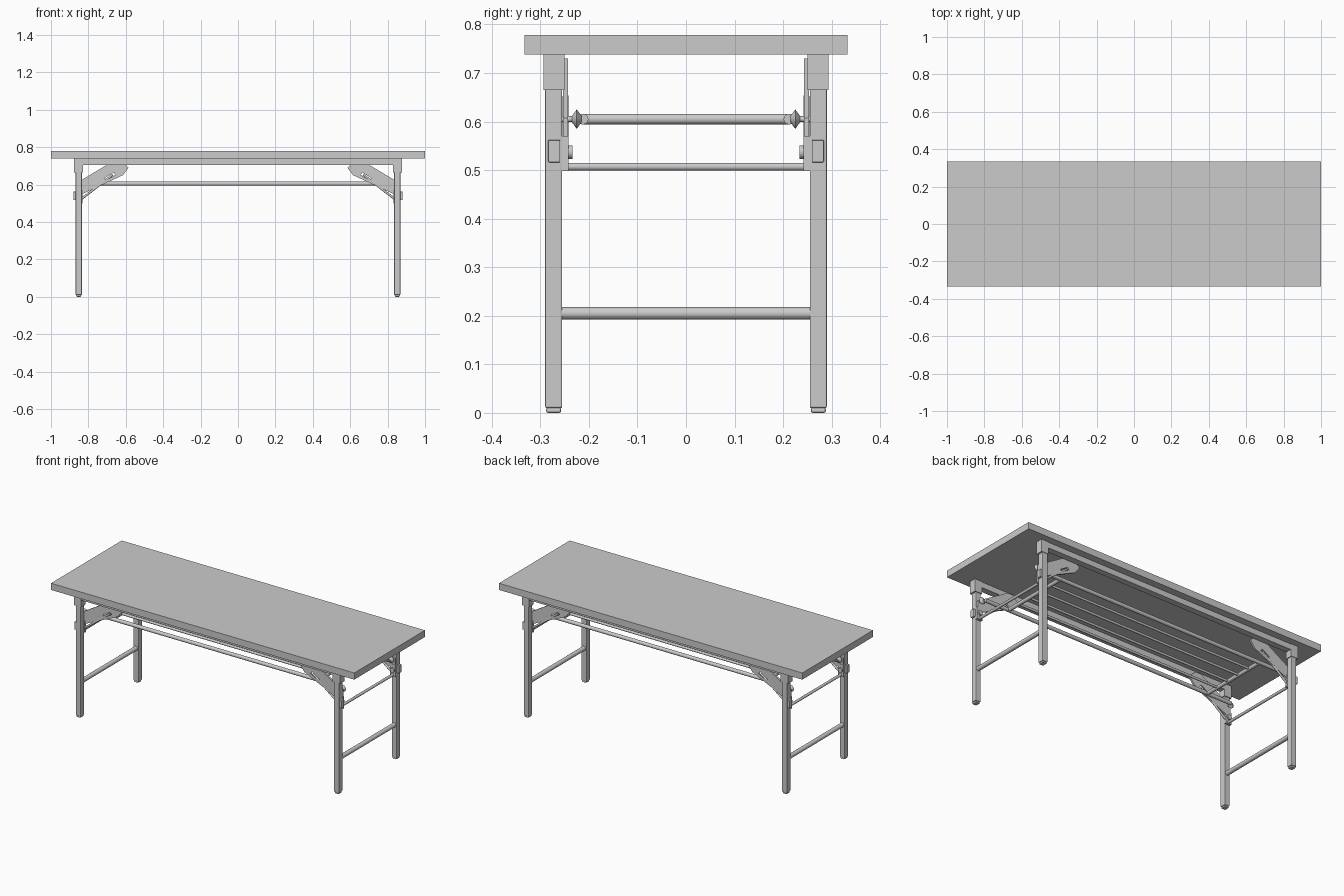
import bpy
import bmesh
from mathutils import Vector

cube = bpy.data.objects.get("Cube")
if cube:
    bpy.data.objects.remove(cube)

GREY = (0.6, 0.6, 0.6, 1)
mat = bpy.data.materials.new("painted grey")
mat.use_nodes = True
mat.diffuse_color = GREY
mat.node_tree.nodes["Principled BSDF"].inputs["Base Color"].default_value = GREY


def box(name, x, y, z, bevel=0):
    """Box from (min, max) ranges."""
    bpy.ops.mesh.primitive_cube_add(size=1)
    ob = bpy.context.object
    ob.name = name
    for v in ob.data.vertices:
        v.co = [r[0] + (c + 0.5) * (r[1] - r[0]) for c, r in zip(v.co, (x, y, z))]
    ob.data.materials.append(mat)
    if bevel:
        mod = ob.modifiers.new("soft edges", 'BEVEL')
        mod.width, mod.segments = bevel, 2
    return ob


def rod(name, a, b, r, r2=None, sides=16):
    """Round bar, or cone when r2 is given, from a to b."""
    a, b = Vector(a), Vector(b)
    bpy.ops.mesh.primitive_cone_add(
        vertices=sides, radius1=r, radius2=r if r2 is None else r2,
        depth=(b - a).length, location=(a + b) / 2,
        rotation=(b - a).to_track_quat('Z', 'Y').to_euler())
    ob = bpy.context.object
    ob.name = name
    ob.data.materials.append(mat)
    bpy.ops.object.shade_smooth_by_angle()
    return ob


def plate(name, outline, y0, y1):
    """Extrude an x-z outline along y."""
    bm = bmesh.new()
    face = bm.faces.new([bm.verts.new((x, y0, z)) for x, z in outline])
    new = bmesh.ops.extrude_face_region(bm, geom=[face])["geom"]
    bmesh.ops.translate(bm, vec=(0, y1 - y0, 0),
                        verts=[g for g in new if isinstance(g, bmesh.types.BMVert)])
    bmesh.ops.recalc_face_normals(bm, faces=bm.faces)
    mesh = bpy.data.meshes.new(name)
    bm.to_mesh(mesh)
    bm.free()
    ob = bpy.data.objects.new(name, mesh)
    bpy.context.collection.objects.link(ob)
    mesh.materials.append(mat)
    return ob


def span(s, a, b):
    """Range a..b on side s."""
    return tuple(sorted((s * a, s * b)))


# Top and the rails under its long edges
box("table_top", (-1, 1), (-0.333, 0.333), (0.738, 0.778))
for sy, depth in ((-1, "front"), (1, "back")):
    box(depth + "_rail", (-0.87, 0.87), span(sy, 0.253, 0.29), (0.705, 0.738))
    rod(depth + "_shelf_rail", (-0.84, sy * 0.212, 0.605), (0.84, sy * 0.212, 0.605), 0.011)

# Legs with sockets, feet, locks and folding braces
for sy, depth in ((-1, "front"), (1, "back")):
    for sx, side in ((-1, "right"), (1, "left")):
        tag = f"{depth}_{side}_"
        box(tag + "leg", span(sx, 0.835, 0.868), span(sy, 0.255, 0.29), (0.01, 0.738), 0.003)
        box(tag + "foot", span(sx, 0.838, 0.865), span(sy, 0.257, 0.288), (0, 0.011), 0.004)
        box(tag + "socket", span(sx, 0.83, 0.878), span(sy, 0.25, 0.293), (0.665, 0.738))
        box(tag + "lock_button", span(sx, 0.866, 0.88), span(sy, 0.259, 0.284), (0.516, 0.562), 0.002)
        box(tag + "lock_plate", span(sx, 0.832, 0.87), span(sy, 0.242, 0.256), (0.498, 0.57))
        rod(tag + "lock_knob", (sx * 0.852, sy * 0.234, 0.537), (sx * 0.852, sy * 0.244, 0.537), 0.014)

        # Sloping arm with a slot that guides the stay
        arm = [(0.585, 0.69), (0.625, 0.73), (0.66, 0.73), (0.865, 0.607),
               (0.865, 0.545), (0.832, 0.55), (0.615, 0.65)]
        arm_ob = plate(tag + "brace_arm", [(sx * x, z) for x, z in arm], sy * 0.243, sy * 0.253)
        slot = [(0.655, 0.652), (0.665, 0.664), (0.715, 0.634), (0.705, 0.622)]
        cutter = plate(tag + "slot_cutter", [(sx * x, z) for x, z in slot], sy * 0.22, sy * 0.28)
        cutter.hide_render = True
        cutter.hide_viewport = True
        cut = arm_ob.modifiers.new("slot", 'BOOLEAN')
        cut.object, cut.operation, cut.solver = cutter, 'DIFFERENCE', 'EXACT'
        rod(tag + "brace_stay", (sx * 0.845, sy * 0.248, 0.517), (sx * 0.67, sy * 0.248, 0.652), 0.006)

        # Lens-shaped pivot joining the shelf rail to the leg
        px, pz = sx * 0.85, 0.605
        rod(tag + "pivot_inner", (px, sy * 0.225, pz), (px, sy * 0.214, pz), 0.02, 0.005)
        rod(tag + "pivot_outer", (px, sy * 0.225, pz), (px, sy * 0.236, pz), 0.02, 0.005)
        rod(tag + "pivot_pin", (px, sy * 0.23, pz), (px, sy * 0.257, pz), 0.006)

# Cross bars between the legs and under the shelf
for sx, side in ((-1, "right"), (1, "left")):
    for name, x, y, z, r in (("stretcher", 0.852, 0.256, 0.205, 0.013),
                             ("lock_bar", 0.85, 0.244, 0.507, 0.008),
                             ("shelf_crossbar", 0.68, 0.215, 0.605, 0.011)):
        rod(f"{side}_{name}", (sx * x, -y, z), (sx * x, y, z), r)

# Lengthwise wires of the shelf
for i in range(4):
    y = -0.129 + i * 0.086
    rod(f"shelf_wire_{i + 1}", (-0.68, y, 0.605), (0.68, y, 0.605), 0.007, sides=12)
